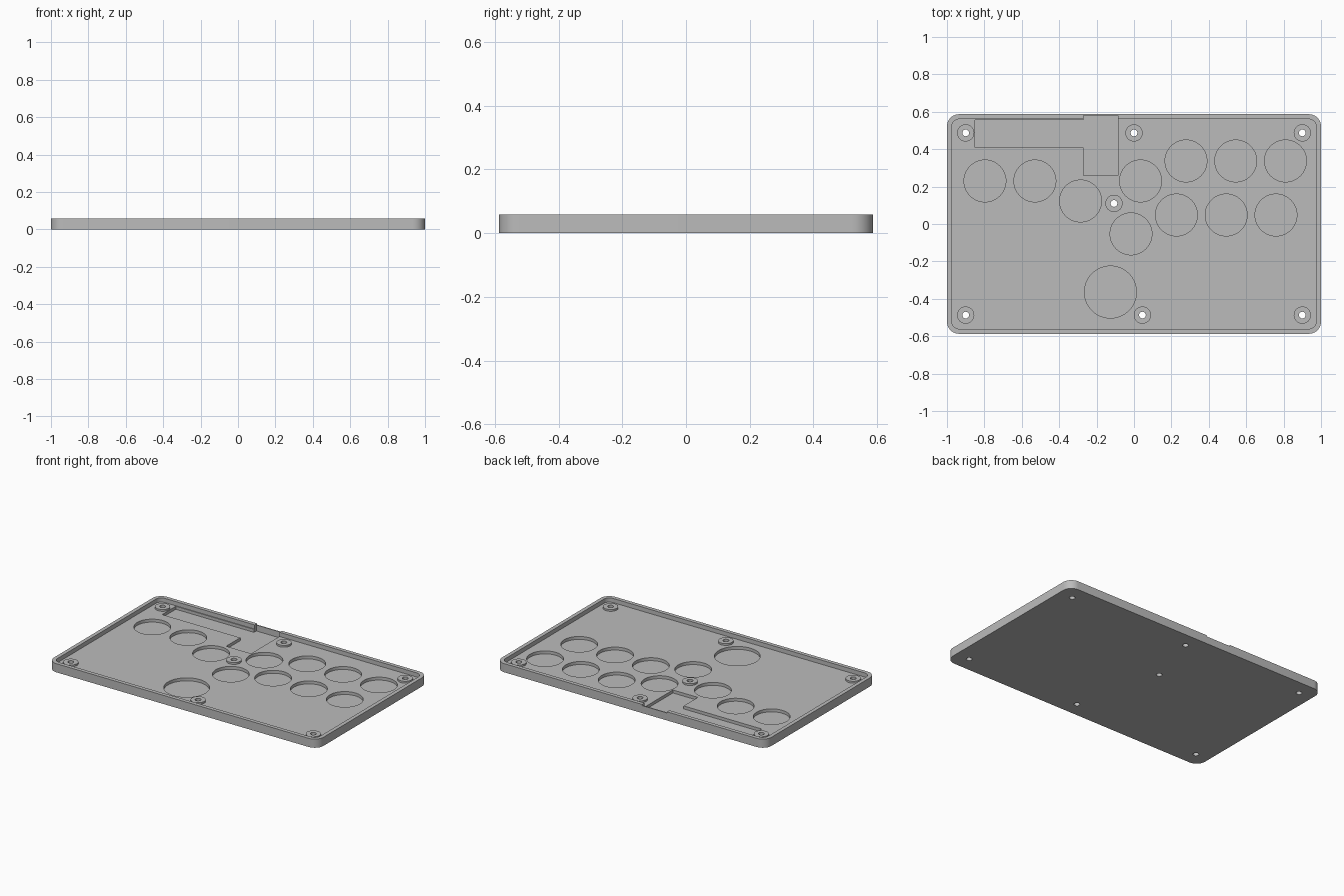
import bpy
import bmesh
from math import cos, sin, pi

default = bpy.data.objects.get("Cube")
if default:
    bpy.data.objects.remove(default, do_unlink=True)

WIDTH, DEPTH, HEIGHT = 2.0, 1.174, 0.058
FLOOR, POCKET, BOSS_TOP = 0.030, 0.010, 0.042
WALL = 0.026

grey = bpy.data.materials.new("plain grey")
grey.use_nodes = True
grey.diffuse_color = (0.5, 0.5, 0.5, 1)
shader = grey.node_tree.nodes["Principled BSDF"]
shader.inputs["Base Color"].default_value = grey.diffuse_color
shader.inputs["Roughness"].default_value = 0.6


def prism(name, outline, z0, z1):
    """Extrude a closed outline from z0 up to z1."""
    bm = bmesh.new()
    face = bm.faces.new([bm.verts.new((x, y, z0)) for x, y in outline])
    top = bmesh.ops.extrude_face_region(bm, geom=[face])
    verts = [v for v in top["geom"] if isinstance(v, bmesh.types.BMVert)]
    bmesh.ops.translate(bm, verts=verts, vec=(0, 0, z1 - z0))
    bmesh.ops.recalc_face_normals(bm, faces=bm.faces)
    mesh = bpy.data.meshes.new(name)
    bm.to_mesh(mesh)
    bm.free()
    mesh.materials.append(grey)
    obj = bpy.data.objects.new(name, mesh)
    bpy.context.collection.objects.link(obj)
    return obj


def circle(x, y, r, n=64):
    return [(x + r * cos(2 * pi * i / n), y + r * sin(2 * pi * i / n)) for i in range(n)]


def rounded(w, d, r, n=10):
    points = []
    for k, (sx, sy) in enumerate([(1, 1), (-1, 1), (-1, -1), (1, -1)]):
        for i in range(n + 1):
            a = pi / 2 * (k + i / n)
            points.append((sx * (w / 2 - r) + r * cos(a), sy * (d / 2 - r) + r * sin(a)))
    return points


def combine(target, other, operation):
    """Apply a boolean and remove the helper object."""
    mod = target.modifiers.new(operation.title(), "BOOLEAN")
    mod.operation, mod.solver, mod.object = operation, "EXACT", other
    bpy.context.view_layer.objects.active = target
    bpy.ops.object.modifier_apply(modifier=mod.name)
    bpy.data.objects.remove(other, do_unlink=True)


# Shallow tray with a raised rim
tray = prism("tray", rounded(WIDTH, DEPTH, 0.065), 0, HEIGHT)
cavity = rounded(WIDTH - 2 * WALL, DEPTH - 2 * WALL, 0.04)
combine(tray, prism("cavity_cutter", cavity, FLOOR, 0.1), "DIFFERENCE")

# Circuit board bay, with the socket bay cut into the rear wall
bay = [(-0.85, 0.41), (-0.27, 0.41), (-0.27, 0.26), (-0.085, 0.26),
       (-0.085, 0.58), (-0.27, 0.58), (-0.27, 0.555), (-0.85, 0.555)]
combine(tray, prism("bay_cutter", bay, POCKET, 0.1), "DIFFERENCE")
notch = [(-0.27, 0.5), (-0.085, 0.5), (-0.085, 0.7), (-0.27, 0.7)]
combine(tray, prism("notch_cutter", notch, HEIGHT - 0.008, 0.1), "DIFFERENCE")

# Round button pockets
buttons = [(-0.797, 0.23), (-0.53, 0.23), (-0.286, 0.123), (0.035, 0.23),
           (-0.016, -0.053)]
buttons += [(0.278 + 0.266 * i, 0.337) for i in range(3)]
buttons += [(0.227 + 0.266 * i, 0.048) for i in range(3)]
for x, y in buttons:
    combine(tray, prism("button_cutter", circle(x, y, 0.112), POCKET, 0.1), "DIFFERENCE")
large = circle(-0.126, -0.364, 0.139)
combine(tray, prism("large_button_cutter", large, POCKET, 0.1), "DIFFERENCE")

# Screw bosses with holes right through the base
screws = [(x, y) for x in (-0.9, 0.9) for y in (-0.487, 0.487)]
screws += [(0, 0.487), (0.045, -0.487), (-0.107, 0.11)]
for x, y in screws:
    boss = prism("boss", circle(x, y, 0.046, 40), FLOOR - 0.01, BOSS_TOP)
    combine(tray, boss, "UNION")
    combine(tray, prism("screw_cutter", circle(x, y, 0.018, 32), -0.05, 0.1), "DIFFERENCE")

# Smooth the curved walls, keep the edges crisp
bpy.ops.object.select_all(action="DESELECT")
tray.select_set(True)
bpy.context.view_layer.objects.active = tray
bpy.ops.object.shade_smooth_by_angle(angle=pi / 6)
